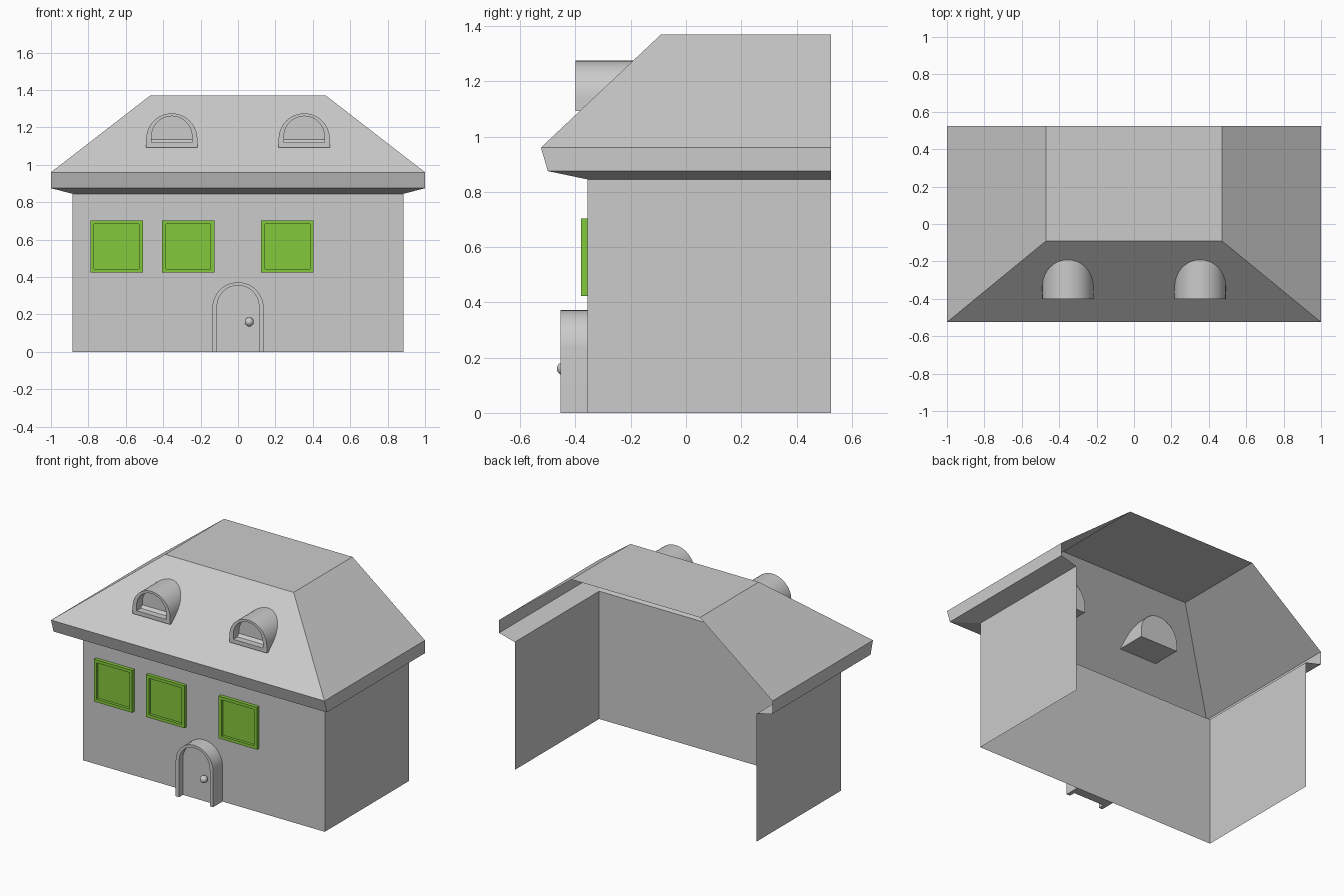
import bpy, bmesh, math

if "Cube" in bpy.data.objects:
    bpy.data.objects.remove(bpy.data.objects["Cube"])

BACK = 0.525
WALL = -0.357


def finish(name, bm, mat=None, smooth=False):
    bmesh.ops.recalc_face_normals(bm, faces=bm.faces)
    me = bpy.data.meshes.new(name)
    bm.to_mesh(me)
    bm.free()
    ob = bpy.data.objects.new(name, me)
    bpy.context.collection.objects.link(ob)
    if mat:
        me.materials.append(mat)
    if smooth:
        bpy.ops.object.select_all(action='DESELECT')
        ob.select_set(True)
        bpy.context.view_layer.objects.active = ob
        bpy.ops.object.shade_smooth_by_angle(angle=math.radians(35))
    return ob


def open_shell(name, rings, top=False):
    """Three-sided shell, open at the back; each ring is (half width, front y, z)."""
    bm = bmesh.new()
    rows = [[bm.verts.new(p) for p in ((-x, BACK, z), (-x, y, z), (x, y, z), (x, BACK, z))]
            for x, y, z in rings]
    for a, b in zip(rows, rows[1:]):
        for i in range(3):
            bm.faces.new((a[i], a[i + 1], b[i + 1], b[i]))
    if top:
        bm.faces.new(rows[-1])
    return finish(name, bm)


def arch(cx, half, bottom, top, n=20):
    """Round-topped outline from bottom right over to bottom left."""
    pts = [(cx + half * math.cos(math.pi * i / n),
            top - half + half * math.sin(math.pi * i / n)) for i in range(n + 1)]
    return [(cx + half, bottom)] + pts + [(cx - half, bottom)]


def square(cx, cz, h):
    return [(cx + h, cz - h), (cx + h, cz + h), (cx - h, cz + h), (cx - h, cz - h)]


def recessed(name, outer, inner, front, back, pane, cap=False, open_base=False,
             mat=None, smooth=False):
    """Frame around a sunken panel, extruded from front to back."""
    bm = bmesh.new()
    loop = lambda pts, y: [bm.verts.new((x, y, z)) for x, z in pts]
    rows = [loop(outer, back), loop(outer, front), loop(inner, front), loop(inner, pane)]
    n = len(outer)
    for a, b in zip(rows, rows[1:]):
        for i in range(n - 1 if open_base else n):
            j = (i + 1) % n
            bm.faces.new((a[i], a[j], b[j], b[i]))
    bm.faces.new(rows[3])
    if cap:
        bm.faces.new(rows[0])
    if open_base:
        bm.faces.new([r[0] for r in rows] + [r[-1] for r in reversed(rows)])
    return finish(name, bm, mat, smooth)


# Walls and hipped roof with eaves
open_shell("walls", [(0.885, WALL, 0), (0.885, WALL, 0.845)])
open_shell("roof", [(0.885, WALL, 0.845), (1, -0.5, 0.875),
                    (1, -0.525, 0.96), (0.47, -0.09, 1.37)], top=True)

# Green windows
green = bpy.data.materials.new("window_green")
green.diffuse_color = (0.23, 0.58, 0.045, 1)
green.use_nodes = True
green.node_tree.nodes["Principled BSDF"].inputs["Base Color"].default_value = green.diffuse_color
for i, x in enumerate((-0.649, -0.266, 0.264)):
    recessed(f"window_{i + 1}", square(x, 0.563, 0.14), square(x, 0.563, 0.12),
             -0.38, WALL, -0.362, mat=green)

# Dormers
for side, x in (("left", -0.354), ("right", 0.354)):
    recessed(f"dormer_{side}", arch(x, 0.137, 1.092, 1.275), arch(x, 0.108, 1.118, 1.26),
             -0.4, -0.192, -0.34, cap=True, smooth=True)

# Door with knob
recessed("door", arch(0, 0.137, 0, 0.372), arch(0, 0.112, 0, 0.355),
         -0.455, WALL, -0.415, open_base=True, smooth=True)
bpy.ops.mesh.primitive_uv_sphere_add(segments=20, ring_count=12, radius=0.024,
                                     location=(0.06, -0.443, 0.16))
knob = bpy.context.object
knob.name = "door_knob"
bpy.ops.object.shade_smooth()
